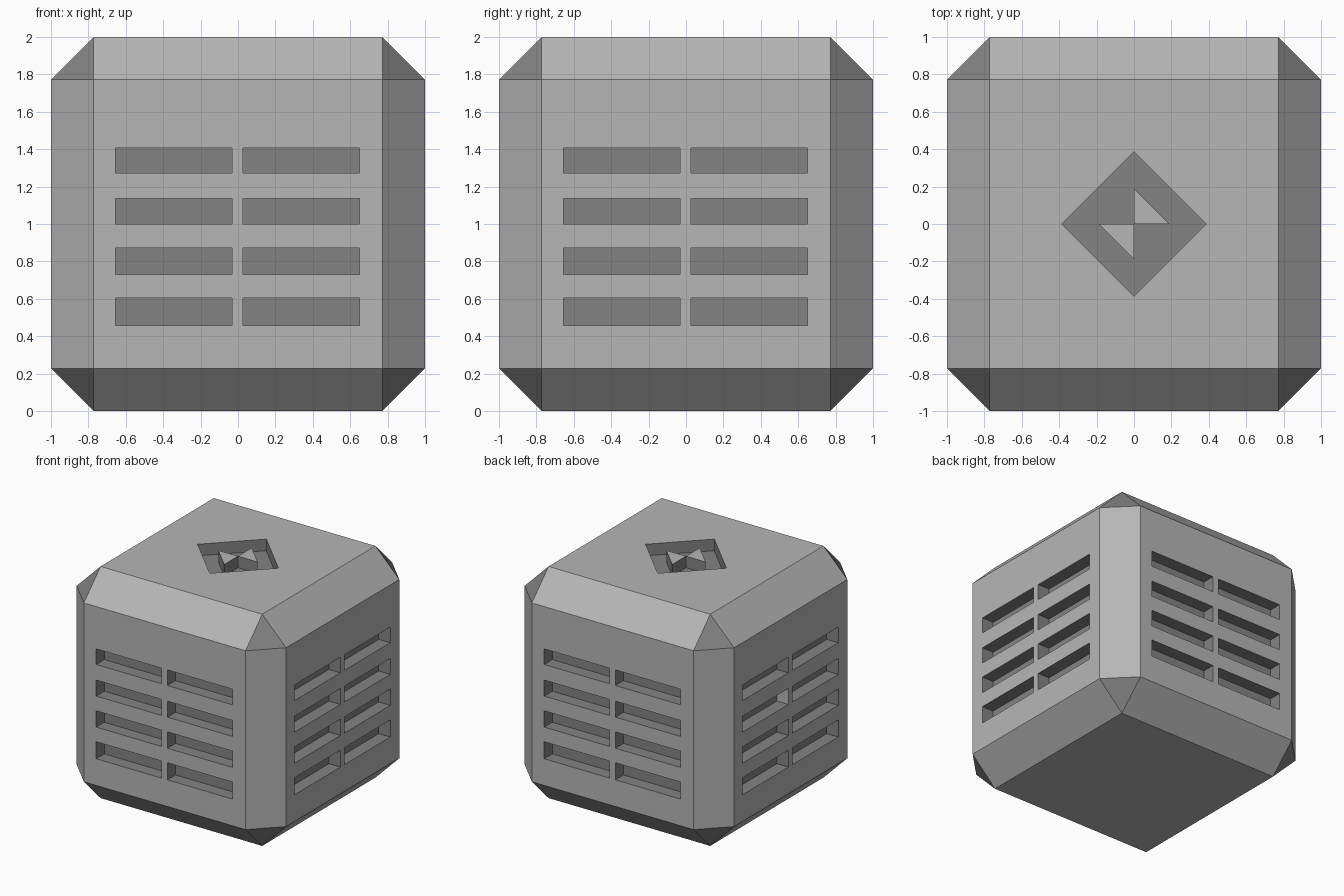
import bpy, bmesh, math
from mathutils import Matrix

if "Cube" in bpy.data.objects:
    bpy.data.objects.remove(bpy.data.objects["Cube"])

CHAMFER = 0.228
DEPTH = 0.11
SLOT_ROWS = [(0.458, 0.605), (0.731, 0.872), (0.999, 1.137), (1.272, 1.407)]
SLOT_SPANS = [(-0.654, -0.031), (0.026, 0.649)]


def material(name, grey):
    m = bpy.data.materials.new(name)
    m.diffuse_color = (grey, grey, grey, 1)
    m.use_nodes = True
    m.node_tree.nodes["Principled BSDF"].inputs["Base Color"].default_value = m.diffuse_color
    return m


light = material("light_grey", 0.468)
dark = material("recess_grey", 0.23)


def prism(bm, outline, z0, z1):
    """Closed prism from an xy outline; returns its vertices."""
    low = [bm.verts.new((x, y, z0)) for x, y in outline]
    high = [bm.verts.new((x, y, z1)) for x, y in outline]
    n = len(outline)
    bm.faces.new(low[::-1])
    bm.faces.new(high)
    for i in range(n):
        j = (i + 1) % n
        bm.faces.new((low[i], low[j], high[j], high[i]))
    return low + high


def finish(bm, name):
    bmesh.ops.recalc_face_normals(bm, faces=bm.faces)
    mesh = bpy.data.meshes.new(name)
    bm.to_mesh(mesh)
    bm.free()
    mesh.materials.append(light)
    mesh.materials.append(dark)
    obj = bpy.data.objects.new(name, mesh)
    bpy.context.collection.objects.link(obj)
    return obj


# chamfered cube body
bm = bmesh.new()
bmesh.ops.create_cube(bm, size=2, matrix=Matrix.Translation((0, 0, 1)))
bmesh.ops.bevel(bm, geom=bm.edges[:], offset=CHAMFER, offset_type='OFFSET',
                segments=1, profile=0.5, affect='EDGES')
body = finish(bm, "body")

# cutter: slots on all four sides plus the diamond on top
bm = bmesh.new()
for k in range(4):
    turn = Matrix.Rotation(k * math.pi / 2, 3, 'Z')
    for z0, z1 in SLOT_ROWS:
        for x0, x1 in SLOT_SPANS:
            y0, y1 = -1.1, -1 + DEPTH
            verts = prism(bm, [(x0, y0), (x1, y0), (x1, y1), (x0, y1)], z0, z1)
            bmesh.ops.rotate(bm, verts=verts, cent=(0, 0, 0), matrix=turn)
R = 0.386
prism(bm, [(R, 0), (0, R), (-R, 0), (0, -R)], 1.9, 2.1)
cutter = finish(bm, "recess_cutter")
cutter.hide_render = True

cut = body.modifiers.new("recesses", 'BOOLEAN')
cut.operation = 'DIFFERENCE'
cut.solver = 'EXACT'
cut.object = cutter
bpy.context.view_layer.update()
result = bpy.data.meshes.new_from_object(
    body.evaluated_get(bpy.context.evaluated_depsgraph_get()))
body.modifiers.clear()
body.data = result
bpy.data.objects.remove(cutter)
result.materials.clear()
result.materials.append(light)
result.materials.append(dark)

# recess faces are those lying inside the chamfered hull
for p in result.polygons:
    c = p.center
    a = sorted((abs(c.x), abs(c.y), abs(c.z - 1)))
    outer = a[2] > 0.998 or a[1] + a[2] > 2 - CHAMFER - 0.01
    # one slot end on the left side is left in the body colour
    odd_end = c.x < -0.85 and abs(c.y) < 0.06 and p.normal.y > 0.9 and 1 < c.z < 1.13
    p.material_index = 0 if outer or odd_end else 1

# two triangular blocks meeting at the middle of the diamond
T = 0.188
bm = bmesh.new()
for s in (1, -1):
    prism(bm, [(0, 0), (s * T, 0), (0, s * T)], 1.9, 2.0)
blocks = finish(bm, "diamond_blocks")
for p in blocks.data.polygons:
    p.material_index = 0 if p.normal.z > 0.9 else 1
